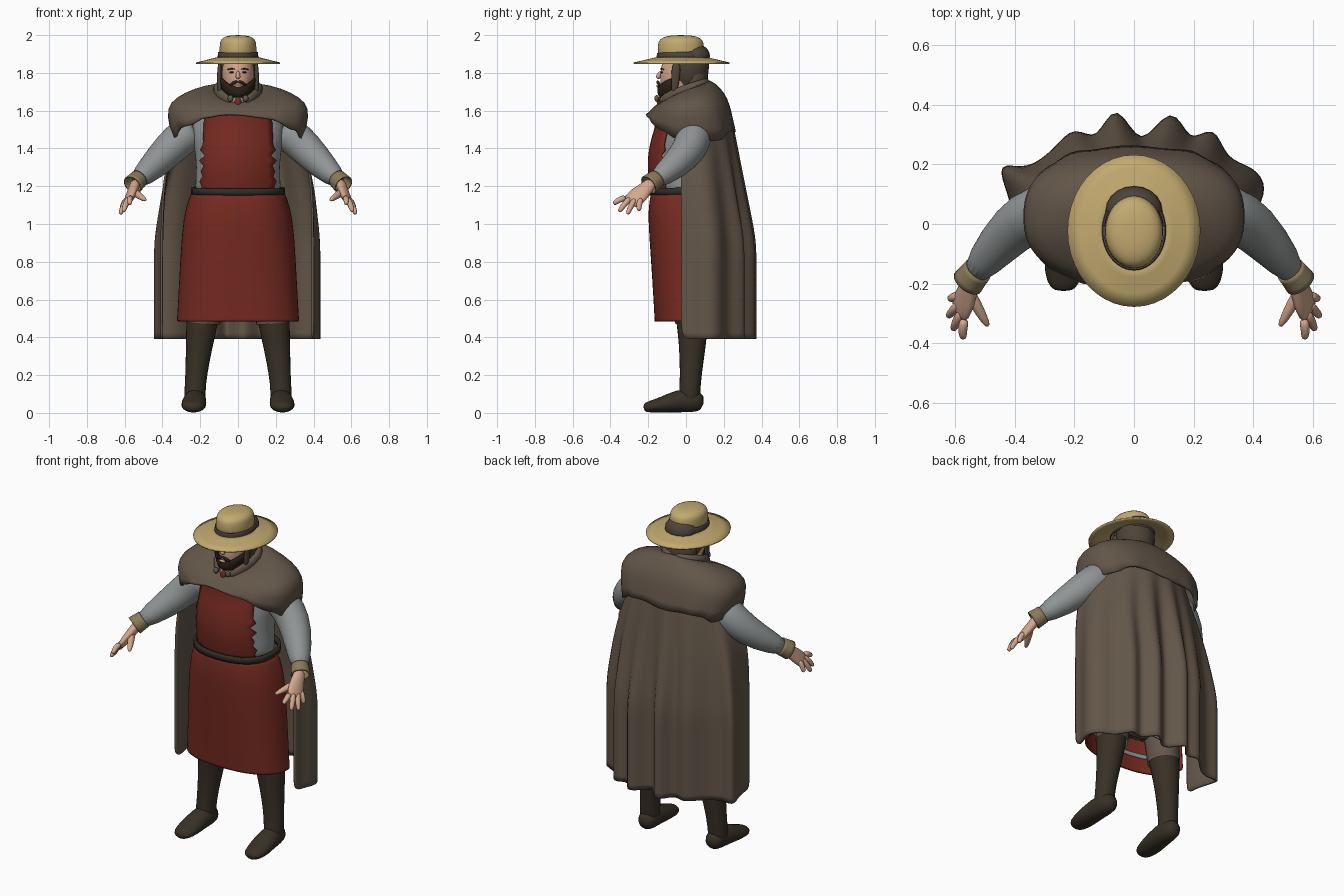
import bpy, bmesh, math, random
from mathutils import Vector

random.seed(4)
if "Cube" in bpy.data.objects:
    bpy.data.objects.remove(bpy.data.objects["Cube"])


def material(name, red, green, blue):
    mat = bpy.data.materials.new(name)
    mat.use_nodes = True
    mat.diffuse_color = (red, green, blue, 1)
    shader = mat.node_tree.nodes["Principled BSDF"]
    shader.inputs["Base Color"].default_value = (red, green, blue, 1)
    shader.inputs["Roughness"].default_value = 0.8
    return mat


WOOL = material("brown_wool", .125, .093, .066)
RED = material("red_cloth", .18, .023, .015)
LINEN = material("grey_linen", .28, .3, .3)
STRAW = material("straw", .54, .4, .16)
SKIN = material("skin", .66, .39, .27)
BOOT = material("dark_boot_leather", .04, .03, .019)
BELT = material("black_belt_leather", .03, .025, .019)
CUFF = material("tan_cuff", .26, .195, .1)
BEARD = material("dark_beard", .026, .015, .01)
HAIR = material("hair_brown", .075, .058, .042)


def finish(name, bm, mat, sub=0, solid=0, mirror=False):
    """Turn a bmesh into a smooth object with its modifiers."""
    bmesh.ops.recalc_face_normals(bm, faces=bm.faces[:])
    mesh = bpy.data.meshes.new(name)
    bm.to_mesh(mesh)
    bm.free()
    mesh.materials.append(mat)
    for poly in mesh.polygons:
        poly.use_smooth = True
    obj = bpy.data.objects.new(name, mesh)
    bpy.context.collection.objects.link(obj)
    if sub:
        obj.modifiers.new("smooth", "SUBSURF").levels = sub
        obj.modifiers["smooth"].render_levels = sub
    if solid:
        shell = obj.modifiers.new("thickness", "SOLIDIFY")
        shell.thickness = solid
        shell.offset = 0
    if mirror:
        obj.modifiers.new("other_side", "MIRROR").use_mirror_merge = False
    return obj


def loft(name, rings, mat, closed=True, caps=True, **options):
    """Skin a row of point rings that all have the same count."""
    bm = bmesh.new()
    rows = [[bm.verts.new(p) for p in ring_points] for ring_points in rings]
    count = len(rows[0])
    for low, high in zip(rows, rows[1:]):
        for i in range(count if closed else count - 1):
            j = (i + 1) % count
            bm.faces.new((low[i], low[j], high[j], high[i]))
    if closed and caps:
        bm.faces.new(rows[0])
        bm.faces.new(rows[-1])
    return finish(name, bm, mat, **options)


def power(value, p):
    return math.copysign(abs(value) ** p, value)


def ring(rx, front, back, z, z_back=None, drop=0, p=1, half=False, n=24):
    """Level oval from front to back; half keeps only the front arc."""
    z_back = z if z_back is None else z_back
    points = []
    for i in range(n + 1 if half else n):
        a = math.pi + math.pi * i / n if half else math.tau * i / n
        c, s = math.cos(a), math.sin(a)
        y = (front + back) / 2 + (back - front) / 2 * power(s, p)
        height = z + (z_back - z) * (s + 1) / 2 - drop * c * c
        points.append((rx * power(c, p), y, height))
    return points


def tube(name, path, radii, mat, side=(1, 0, 0), n=12, sub=1, **options):
    """Limb along a path; each radius is a number or a (wide, thick) pair."""
    path = [Vector(p) for p in path]
    rings = []
    for k, centre in enumerate(path):
        tangent = (path[min(k + 1, len(path) - 1)] - path[max(k - 1, 0)]).normalized()
        u = Vector(side)
        u = (u - tangent * u.dot(tangent)).normalized()
        v = tangent.cross(u)
        wide, thick = radii[k] if isinstance(radii[k], tuple) else (radii[k], radii[k])
        angles = [math.tau * i / n for i in range(n)]
        rings.append([centre + u * wide * math.cos(a) + v * thick * math.sin(a) for a in angles])
    return loft(name, rings, mat, sub=sub, **options)


def ball(name, centre, size, mat, **options):
    bm = bmesh.new()
    bmesh.ops.create_uvsphere(bm, u_segments=20, v_segments=12, radius=1)
    bmesh.ops.scale(bm, vec=size, verts=bm.verts)
    bmesh.ops.translate(bm, vec=centre, verts=bm.verts)
    return finish(name, bm, mat, **options)


# Legs and boots
tube("boot_shafts", [(.18, .03, .56), (.19, .033, .48), (.205, .035, .36), (.222, .025, .2), (.228, .02, .11),
                     (.23, .015, .04)], [.09, .088, .074, .059, .058, .06], BOOT, mirror=True)
tube("boot_feet", [(.225, .096, .05), (.225, .04, .066), (.23, -.04, .064), (.235, -.13, .042), (.237, -.2, .031),
                   (.237, -.226, .028)],
     [(.04, .04), (.06, .066), (.064, .064), (.072, .042), (.058, .031), (.03, .02)], BOOT, mirror=True)
tube("trouser_legs", [(.165, .02, .75), (.175, .03, .6), (.187, .033, .475)], [.1, .1, .094], WOOL,
     caps=False, mirror=True)

# Hips, shirt and apron
loft("tunic_skirt", [ring(.27, -.1, .12, .58), ring(.27, -.13, .14, .8), ring(.25, -.15, .15, 1.05),
                     ring(.22, -.15, .14, 1.18)], WOOL, sub=1)
loft("shirt_hem", [ring(.275, -.125, .125, z) for z in (.55, .575)], LINEN, caps=False, solid=.008)
loft("shirt_body", [ring(.225, -.15, .15, 1.12), ring(.23, -.16, .15, 1.2), ring(.22, -.165, .16, 1.3),
                    ring(.235, -.16, .17, 1.42), ring(.26, -.13, .17, 1.52), ring(.18, -.09, .13, 1.63),
                    ring(.08, -.07, .09, 1.69)], LINEN, sub=1)
skirt = [(.318, .16, .485), (.316, .161, .5), (.305, .172, .7), (.292, .19, .95), (.272, .196, 1.09),
         (.236, .176, 1.175)]
loft("apron_skirt", [ring(w, -d, d + .07, z, half=True, p=.82) for w, d, z in skirt], RED,
     closed=False, sub=1, solid=.012)

# Bib with ragged sides
bib = []
for k in range(17):
    t = k / 16
    width = .195 - .02 * t + (random.uniform(.004, .016) * (-1) ** k if k < 9 else 0)
    front = -.178 - .022 * math.sin(math.pi * min(1, t * 1.3)) + .03 * t * t
    bib.append([(width * s / 6, front + .08 * (width * s / 6 / .2) ** 2, 1.17 + .44 * t)
                for s in range(-6, 7)])
loft("apron_bib", bib, RED, closed=False, solid=.012)
loft("belt", [ring(.24, -.194, .18, z, z + .01, p=.85) for z in (1.152, 1.17, 1.188)], BELT,
     caps=False, solid=.016)

# Arms and hands
tube("sleeves", [(.22, .045, 1.5), (.28, .045, 1.475), (.36, .025, 1.4), (.45, -.06, 1.305), (.55, -.185, 1.215)],
     [.09, .1, .095, .077, .046], LINEN, mirror=True, n=16)
tube("cuffs", [(.524, -.155, 1.24), (.54, -.174, 1.225), (.558, -.197, 1.207)], [.048, .05, .053], CUFF,
     mirror=True, caps=False, solid=.008)
tube("palms", [(.54, -.175, 1.225), (.55, -.205, 1.195), (.566, -.25, 1.155), (.582, -.285, 1.12),
               (.588, -.297, 1.108)],
     [(.034, .028), (.038, .028), (.054, .026), (.054, .02), (.046, .014)], SKIN, side=(.04, .12, -.04), mirror=True)
knuckle, along = Vector((.586, -.238, 1.135)), Vector((-.006, -.026, .002))
tips = [(.618, -.25, 1.07), (.624, -.31, 1.052), (.607, -.355, 1.065), (.573, -.385, 1.107)]
for k, tip in enumerate(tips):
    start, tip = knuckle + along * k, Vector(tip)
    middle = start.lerp(tip, .5) + Vector((.005, -.004, .005))
    tube(f"fingers_{k + 1}", [start, middle, start.lerp(tip, .9), tip], [.019, .017, .014, .008], SKIN,
         n=8, mirror=True)
tube("thumbs", [(.558, -.22, 1.175), (.53, -.27, 1.155), (.502, -.32, 1.135), (.488, -.345, 1.125)],
     [.024, .022, .016, .008], SKIN, n=8, mirror=True)

# Long cloak: smooth at the shoulders, deep folds lower down
hem = [(-.405, -.025), (-.4, .02), (-.415, .1), (-.46, .21), (-.36, .17), (-.26, .25), (-.2, .33), (-.12, .26),
       (-.06, .43), (.02, .22), (.13, .42), (.18, .25), (.27, .34), (.3, .21), (.4, .19), (.445, .12),
       (.4, .04), (.395, -.025)]
cloak = []
for k in range(10):
    z = 1.56 - .13 * k
    fold = min(1, k / 5)
    row = []
    for i, (x, y) in enumerate(hem):
        a = math.pi * i / (len(hem) - 1)
        soft = Vector(((-.31 - .025 * min(k, 3)) * math.cos(a), -.03 + .27 * math.sin(a), z))
        row.append(soft.lerp(Vector((x, y, z)), fold))
    cloak.append(row)
loft("cloak", cloak, WOOL, closed=False, sub=2, solid=.012)

# Shoulder cape with a ragged, drooping edge
cape = [ring(.11, -.09, .12, 1.65, 1.755, n=40),
        ring(.19, -.12, .155, 1.645, 1.74, drop=-.025, n=40),
        ring(.285, -.15, .2, 1.63, 1.69, drop=-.027, p=.9, n=40),
        ring(.355, -.175, .225, 1.61, 1.635, drop=-.02, p=.82, n=40),
        ring(.375, -.19, .24, 1.59, 1.57, p=.8, n=40),
        ring(.34, -.205, .255, 1.575, 1.5, drop=.08, p=.72, n=40)]
cape[-1] = [(x, y + .008 * math.sin(i * 2), z + random.uniform(-.022, .012))
            for i, (x, y, z) in enumerate(cape[-1])]
loft("shoulder_cape", cape, WOOL, caps=False, sub=1, solid=.012)
tube("cape_collar", [(0, .115, 1.745), (.08, .1, 1.74), (.12, .03, 1.72), (.1, -.07, 1.685), (.035, -.145, 1.645)],
     [(.03, .02), (.03, .022), (.03, .024), (.03, .02), (.025, .012)], WOOL, side=(0, 0, 1), mirror=True)
ball("cape_clasps", (.04, -.155, 1.665), (.015, .012, .018), WOOL, mirror=True)
ball("shirt_collar", (0, -.105, 1.65), (.04, .04, .03), LINEN)
ball("neck_tie", (0, -.14, 1.642), (.018, .015, .03), RED)

# Head and face
loft("head", [ring(.06, -.07, .06, 1.6), ring(.062, -.075, .065, 1.67), ring(.06, -.125, .07, 1.69),
              ring(.08, -.138, .08, 1.74), ring(.088, -.138, .09, 1.8), ring(.086, -.128, .09, 1.86),
              ring(.06, -.09, .07, 1.92)], SKIN, sub=1)
loft("beard", [ring(.03, -.12, .03, 1.665, half=True), ring(.06, -.146, .03, 1.682, half=True),
               ring(.083, -.147, .03, 1.705, half=True), ring(.09, -.144, .03, 1.728, drop=-.045, half=True)],
     BEARD, closed=False, sub=1, solid=.01)
tube("moustache", [(0, -.15, 1.755), (.022, -.15, 1.75), (.045, -.135, 1.73)], [.008, .01, .008], BEARD,
     side=(0, 0, 1), n=8, mirror=True)
ball("mouth", (0, -.149, 1.73), (.02, .008, .007), SKIN)
tube("nose", [(0, -.128, 1.81), (0, -.143, 1.79), (0, -.152, 1.768)], [.008, .013, .014], SKIN, n=10)
ball("eyes", (.034, -.128, 1.803), (.012, .006, .005), BEARD, mirror=True)
tube("eyebrows", [(.014, -.137, 1.818), (.035, -.131, 1.824), (.058, -.115, 1.816)], [.004, .005, .003], BEARD,
     side=(0, 0, 1), n=6, mirror=True)

# Hair
ball("hair_cap", (0, .01, 1.835), (.107, .112, .145), HAIR)
tube("hair_nape", [(0, .045, 1.84), (0, .045, 1.74), (0, .04, 1.68)], [(.103, .078), (.1, .076), (.09, .07)], HAIR)
tube("hair_locks", [(.096, -.05, 1.86), (.1, -.055, 1.78), (.1, -.06, 1.72), (.094, -.065, 1.67)],
     [(.012, .026), (.013, .026), (.013, .02), (.006, .008)], HAIR, n=8, mirror=True)

# Straw hat with a cloth band that rises at the back
loft("hat_brim", [ring(w, -.023 - d, d - .023, z, n=40) for w, d, z in
                  [(.09, .11, 1.884), (.13, .155, 1.874), (.18, .21, 1.861), (.222, .254, 1.851)]],
     STRAW, caps=False, solid=.008)
loft("hat_crown", [ring(w, -.027 - d, d - .027, z) for w, d, z in
                   [(.1, .124, 1.87), (.099, .124, 1.92), (.097, .122, 1.955), (.092, .115, 1.977),
                    (.07, .085, 1.993), (.03, .04, 2)]], STRAW, sub=1)
loft("hat_band", [ring(.106, -.154, .11, 1.872, drop=.004), ring(.106, -.154, .11, 1.89),
                  ring(.103, -.152, .105, 1.905, 1.915)], HAIR, caps=False, sub=1, solid=.006)
ball("hat_band_back", (0, .045, 1.89), (.095, .082, .065), HAIR)
